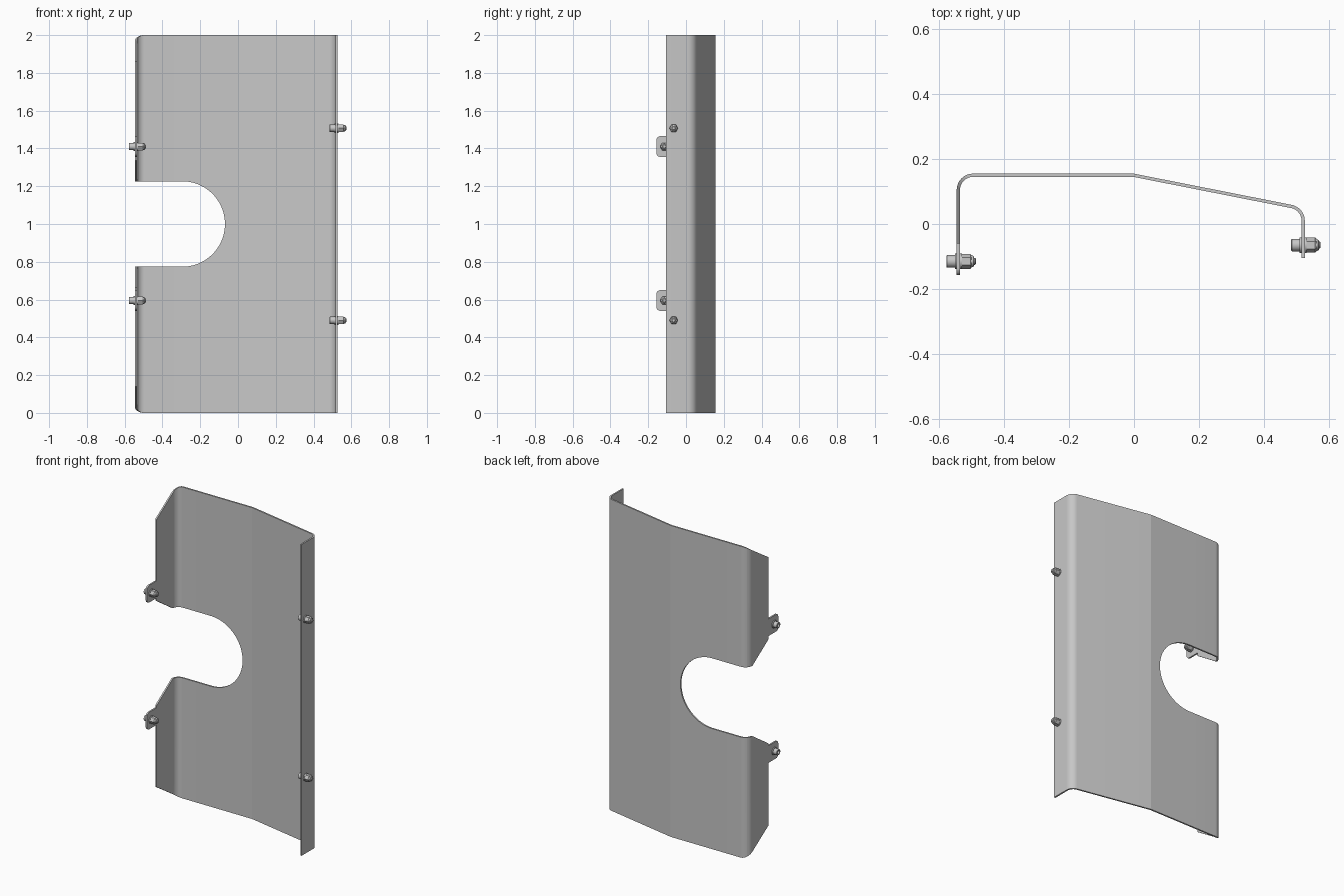
import bpy, bmesh, math
from mathutils import Vector, Matrix

cube = bpy.data.objects.get("Cube")
if cube:
    bpy.data.objects.remove(cube)

THICK = 0.01
LEFT_X, RIGHT_X, BACK_Y = -0.546, 0.526, 0.155
FLANGE_Y = -0.06                    # front edge of the left flange
NOTCH_R, NOTCH_X = 0.226, -0.295    # half height and arc centre of the notch


def material(name, value):
    m = bpy.data.materials.new(name)
    m.use_nodes = True
    m.diffuse_color = (value, value, value, 1)
    m.node_tree.nodes["Principled BSDF"].inputs["Base Color"].default_value = (value, value, value, 1)
    return m


grey = material("plain grey metal", 0.57)


def finish(bm, name, thickness=0):
    """Make the object, thicken it if asked, then smooth only its gentle edges."""
    mesh = bpy.data.meshes.new(name)
    bm.to_mesh(mesh)
    bm.free()
    obj = bpy.data.objects.new(name, mesh)
    bpy.context.collection.objects.link(obj)
    mesh.materials.append(grey)
    bpy.ops.object.select_all(action='DESELECT')
    obj.select_set(True)
    bpy.context.view_layer.objects.active = obj
    if thickness:
        solid = obj.modifiers.new("thickness", 'SOLIDIFY')
        solid.thickness, solid.offset, solid.use_even_offset = thickness, -1, True
        bpy.ops.object.modifier_apply(modifier=solid.name)
    bpy.ops.object.shade_smooth_by_angle(angle=math.radians(11))


def fillet(before, corner, after, radius, steps=10):
    """Points of a round corner between two straight runs."""
    p, c, n = Vector(before), Vector(corner), Vector(after)
    a, b = (p - c).normalized(), (n - c).normalized()
    half = a.angle(b) / 2
    centre = c + (a + b).normalized() * radius / math.sin(half)
    t = radius / math.tan(half)
    u, v = c + a * t - centre, c + b * t - centre
    return [centre + u.lerp(v, i / steps).normalized() * radius for i in range(steps + 1)]


# Bent sheet: path of the outer skin seen from the top
left_end, left_corner = (LEFT_X, FLANGE_Y), (LEFT_X, BACK_Y)
ridge, right_corner = (0, BACK_Y), (RIGHT_X, 0.051)
right_end = (RIGHT_X, -0.105)
path = [Vector(left_end), Vector((LEFT_X, 0.1045))]
path += fillet(left_end, left_corner, ridge, 0.05)
path += [Vector((NOTCH_X + NOTCH_R * math.sin(i * math.pi / 48), BACK_Y)) for i in range(25)]
path += [Vector(ridge)]
path += fillet(ridge, right_corner, right_end, 0.05)
path += [Vector(right_end)]


def spans(p):
    """Half height of the sheet and of the notch at a path point."""
    outer, notch = 1.0, 0.0
    if p.x < NOTCH_X - 0.01:
        outer -= 0.14 * (BACK_Y - p.y) / (BACK_Y - FLANGE_Y)
        notch = NOTCH_R + 0.11 * max(0, 0.105 - p.y) / (0.105 - FLANGE_Y)
    elif p.x < NOTCH_X + NOTCH_R:
        notch = math.sqrt(max(0, NOTCH_R ** 2 - (p.x - NOTCH_X) ** 2))
    return outer, notch


bm = bmesh.new()
for side in (-1, 1):
    columns = []
    for p in path:
        outer, notch = spans(p)
        columns.append([bm.verts.new((p.x, p.y, 1 + side * h)) for h in (notch, outer)])
    for (a0, a1), (b0, b1) in zip(columns, columns[1:]):
        quad = [a0, a1, b1, b0]
        bm.faces.new(quad if side > 0 else quad[::-1])
bmesh.ops.remove_doubles(bm, verts=bm.verts, dist=1e-5)
finish(bm, "bent_sheet", THICK)

# Mounting tabs on the left flange, drawn in y and z
root, tip = (FLANGE_Y + 0.01, 0.055), (-0.157, 0.055)
upper = [Vector(root)] + fillet(root, tip, (tip[0], 0), 0.022, 8)
outline = upper + [Vector((p.x, -p.y)) for p in reversed(upper)]
for label, z in (("upper", 1.41), ("lower", 0.595)):
    bm = bmesh.new()
    face = bm.faces.new([bm.verts.new((LEFT_X, p.x, z + p.y)) for p in outline])
    out = bmesh.ops.extrude_face_region(bm, geom=[face])
    moved = [v for v in out["geom"] if isinstance(v, bmesh.types.BMVert)]
    bmesh.ops.translate(bm, verts=moved, vec=(THICK, 0, 0))
    bmesh.ops.recalc_face_normals(bm, faces=bm.faces)
    finish(bm, label + "_tab")


def lathe(bm, rings, sides):
    """Closed solid along x from pairs of x and radius."""
    loops = []
    for x, r in rings:
        angles = [2 * math.pi * i / sides for i in range(sides)]
        loops.append([bm.verts.new((x, r * math.cos(a), r * math.sin(a))) for a in angles])
    for a, b in zip(loops, loops[1:]):
        for i in range(sides):
            j = (i + 1) % sides
            bm.faces.new((a[i], a[j], b[j], b[i]))
    bm.faces.new(loops[0])
    bm.faces.new(loops[-1])


def fastener(name, x, y, z):
    """Bolt, washers and nut; x is the outer face of the clamped plate."""
    bm = bmesh.new()
    # socket head with a recess
    lathe(bm, [(-0.016, 0.010), (-0.032, 0.010), (-0.032, 0.017), (-0.030, 0.019), (-0.006, 0.019)], 36)
    # washers
    lathe(bm, [(-0.006, 0.024), (0, 0.024)], 36)
    lathe(bm, [(THICK, 0.024), (THICK + 0.006, 0.024)], 36)
    # nut with a domed locking collar
    lathe(bm, [(0.016, 0.023), (0.042, 0.023), (0.046, 0.019)], 6)
    lathe(bm, [(0.044, 0.018), (0.051, 0.017), (0.054, 0.013)], 36)
    # shank
    lathe(bm, [(-0.01, 0.011), (0.056, 0.011), (0.059, 0.008)], 36)
    bmesh.ops.recalc_face_normals(bm, faces=bm.faces)
    bm.transform(Matrix.Translation((x, y, z)))
    finish(bm, name)


for label, left_z, right_z in (("upper", 1.41, 1.507), ("lower", 0.595, 0.49)):
    fastener(label + "_left_bolt", LEFT_X, -0.115, left_z)
    fastener(label + "_right_bolt", RIGHT_X - THICK, -0.065, right_z)
